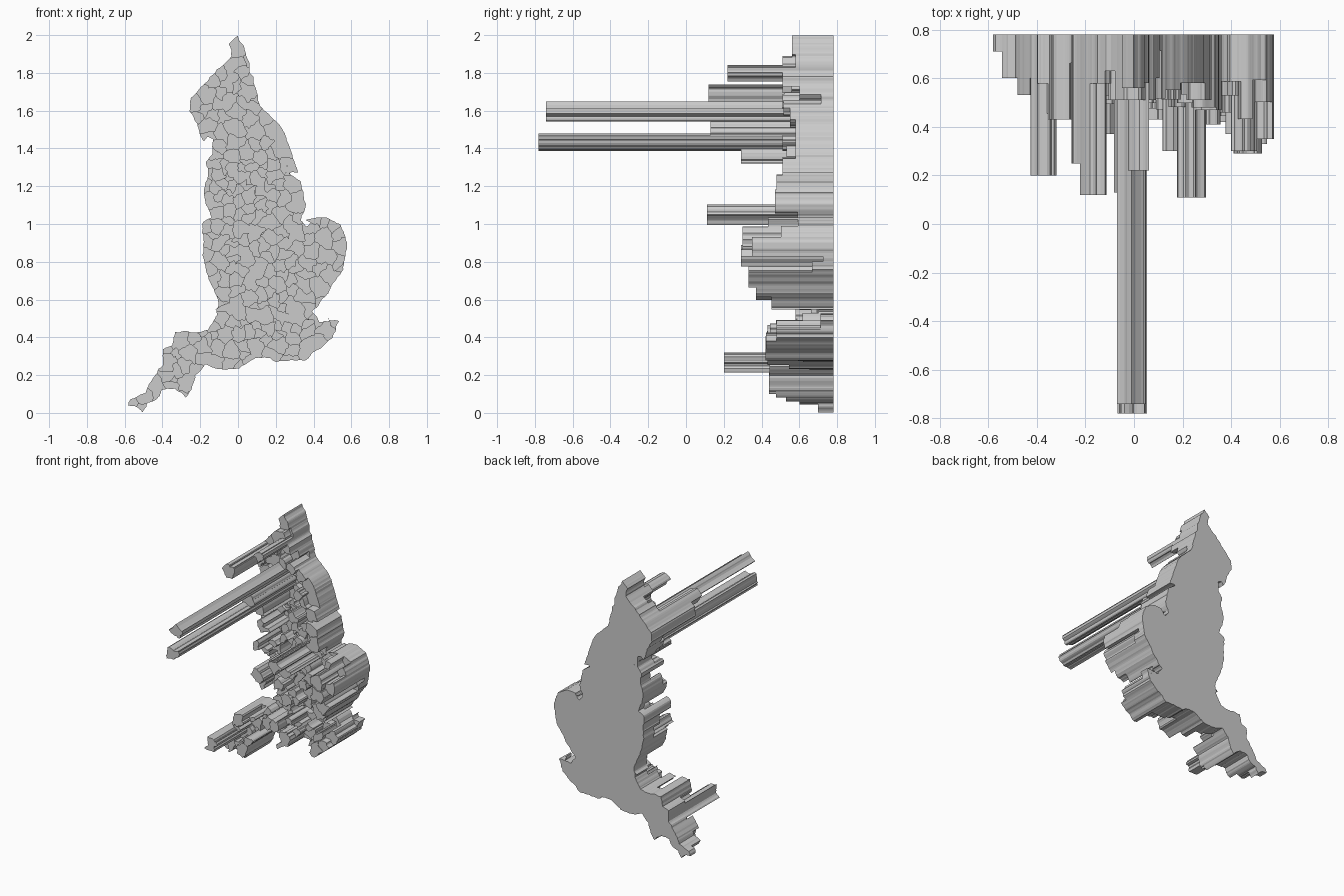
import bpy, math, random
from mathutils import Vector, noise

if "Cube" in bpy.data.objects:
    bpy.data.objects.remove(bpy.data.objects["Cube"])

random.seed(4)
BACK = 0.78

# Coastline in front view (x, z): down the west side, then up the east side
WEST = [(-.01, 2), (-.05, 1.95), (-.03, 1.89), (-.085, 1.835), (-.15, 1.78), (-.2, 1.71),
        (-.25, 1.67), (-.255, 1.6), (-.215, 1.53), (-.185, 1.43), (-.165, 1.46), (-.13, 1.45),
        (-.14, 1.38), (-.165, 1.33), (-.16, 1.25), (-.18, 1.18), (-.175, 1.1), (-.14, 1.04),
        (-.185, 1.01), (-.185, .89), (-.18, .785), (-.14, .68), (-.105, .6), (-.11, .52),
        (-.16, .44), (-.23, .425), (-.335, .435), (-.35, .36), (-.4, .345), (-.4, .255),
        (-.465, .165), (-.49, .105), (-.57, .07), (-.58, .04), (-.535, .04), (-.505, 0)]
EAST = [(-.48, .06), (-.43, .07), (-.4, .12), (-.335, .13), (-.28, .085), (-.245, .12),
        (-.23, .2), (-.175, .255), (-.085, .23), (.01, .23), (.09, .29), (.17, .29), (.2, .27),
        (.355, .28), (.42, .335), (.5, .4), (.53, .485), (.425, .485), (.4, .535), (.46, .615),
        (.555, .76), (.577, .89), (.55, .995), (.46, 1.04), (.39, 1.03), (.365, .985),
        (.33, 1.015), (.36, 1.1), (.33, 1.22), (.25, 1.29), (.21, 1.285), (.32, 1.27),
        (.275, 1.4), (.235, 1.515), (.115, 1.62), (.09, 1.74), (.05, 1.87), (.03, 1.95)]
COAST = WEST + EAST
EDGES = list(zip(COAST, COAST[1:] + COAST[:1]))

# Districts with a known height: x, z, radius, height
KNOWN = [(-.02, 1.43, .035, 1.56), (-.01, 1.593, .036, 1.52), (-.16, 1.68, .042, .66),
         (-.23, 1.63, .035, .53), (.025, 1.8, .032, .56), (-.025, 1.51, .04, .65),
         (-.02, 1.35, .035, .49), (.23, 1.06, .038, .67), (-.385, .275, .05, .58),
         (0, 1.94, .06, .22), (.45, .93, .045, .48), (.46, .83, .045, .49), (.54, .88, .045, .43),
         (.5, .73, .045, .45), (.43, .66, .045, .41), (.32, 1.12, .05, .31), (.28, 1.22, .04, .3),
         (.25, 1.4, .055, .2), (-.28, .16, .05, .34), (-.31, .38, .05, .35), (-.46, .17, .04, .25),
         (-.5, .09, .04, .18), (-.56, .05, .03, .07), (-.505, .03, .03, .08), (-.42, .1, .04, .25),
         (.47, .44, .04, .3), (.37, .33, .045, .36), (.05, 1.7, .045, .18), (.1, .35, .04, .35),
         (-.09, .8, .04, .41), (.31, .87, .04, .37), (.19, .93, .035, .48), (.2, 1.5, .045, .2),
         (.05, 1.88, .03, .2)]
# Dense low urban areas: x, z, radius
CITIES = [(.27, .52, .11), (-.06, 1.22, .1), (.0, .84, .07), (.09, 1.32, .06), (.09, 1.66, .04)]


def inside(x, z):
    hit = False
    for (ax, az), (bx, bz) in EDGES:
        if (az > z) != (bz > z) and x < ax + (z - az) * (bx - ax) / (bz - az):
            hit = not hit
    return hit


def coast_distance(x, z):
    best = 9
    for (ax, az), (bx, bz) in EDGES:
        dx, dz = bx - ax, bz - az
        t = max(0, min(1, ((x - ax) * dx + (z - az) * dz) / (dx * dx + dz * dz)))
        best = min(best, math.hypot(x - ax - t * dx, z - az - t * dz))
    return best


def clip(poly, nx, nz, d):
    """Keep the part of a polygon where n.p <= d."""
    out = []
    for (ax, az), (bx, bz) in zip(poly, poly[1:] + poly[:1]):
        da, db = ax * nx + az * nz - d, bx * nx + bz * nz - d
        if da <= 0:
            out.append((ax, az))
        if (da <= 0) != (db <= 0):
            t = da / (da - db)
            out.append((ax + t * (bx - ax), az + t * (bz - az)))
    return out


def ragged(poly):
    """Subdivide the edges and bend them with noise shared by all neighbours."""
    out = []
    for (ax, az), (bx, bz) in zip(poly, poly[1:] + poly[:1]):
        length = math.hypot(bx - ax, bz - az)
        if length < 1e-5:
            continue
        n = max(1, round(length / .009))
        for i in range(n):
            x, z = ax + (bx - ax) * i / n, az + (bz - az) * i / n
            inland = .35 + .65 * min(1, coast_distance(x, z) / .04)
            w = noise.noise_vector(Vector((x, 3.3, z)) * 22) * .026
            w += noise.noise_vector(Vector((x, 7.7, z)) * 55) * .013
            w *= inland
            out.append((max(-.58, min(.577, x + w.x)), max(0, min(2, z + w.z))))
    return out


def add_prism(mesh_data, poly, height):
    verts, faces = mesh_data
    o, n = len(verts), len(poly)
    verts += [(x, BACK - height, z) for x, z in poly]
    verts += [(x, BACK, z) for x, z in poly]
    faces.append([o + i for i in range(n)])
    faces.append([o + n + i for i in reversed(range(n))])
    for i in range(n):
        j = (i + 1) % n
        faces.append([o + j, o + i, o + n + i, o + n + j])


# Scatter the remaining district centres
sites = list(KNOWN)
for _ in range(12000):
    x, z = random.uniform(-.58, .58), random.uniform(0, 2)
    if not inside(x, z):
        continue
    urban = any(math.hypot(x - cx, z - cz) < cr for cx, cz, cr in CITIES)
    r = random.uniform(.016, .022) if urban else random.uniform(.022, .035)
    if any(math.hypot(x - s[0], z - s[1]) < .88 * (r + s[2]) for s in sites):
        continue
    if urban:
        h = random.uniform(.02, .12)
    else:
        h = random.choice((.07, .12, .17, .22, .27, .33)) + random.uniform(-.03, .03)
    if z > 1.2:
        h = min(h, .27)
    sites.append((x, z, r, h))

# Cut one weighted cell per district out of the coastline and extrude it
landmark, ordinary = ([], []), ([], [])
for k, (x, z, r, h) in enumerate(sites):
    cell = COAST
    for x2, z2, r2, _ in sorted(sites, key=lambda s: (s[0] - x) ** 2 + (s[1] - z) ** 2)[1:]:
        d = (x2 * x2 + z2 * z2 - x * x - z * z + r * r - r2 * r2) / 2
        cell = clip(cell, x2 - x, z2 - z, d)
        if len(cell) < 3:
            break
    cell = ragged(cell) if len(cell) > 2 else []
    if len(cell) > 2:
        add_prism(landmark if k < len(KNOWN) else ordinary, cell, h)

for name, (verts, faces) in (("tall_districts", landmark), ("districts", ordinary)):
    mesh = bpy.data.meshes.new(name)
    mesh.from_pydata(verts, [], faces)
    mesh.update()
    bpy.context.collection.objects.link(bpy.data.objects.new(name, mesh))
